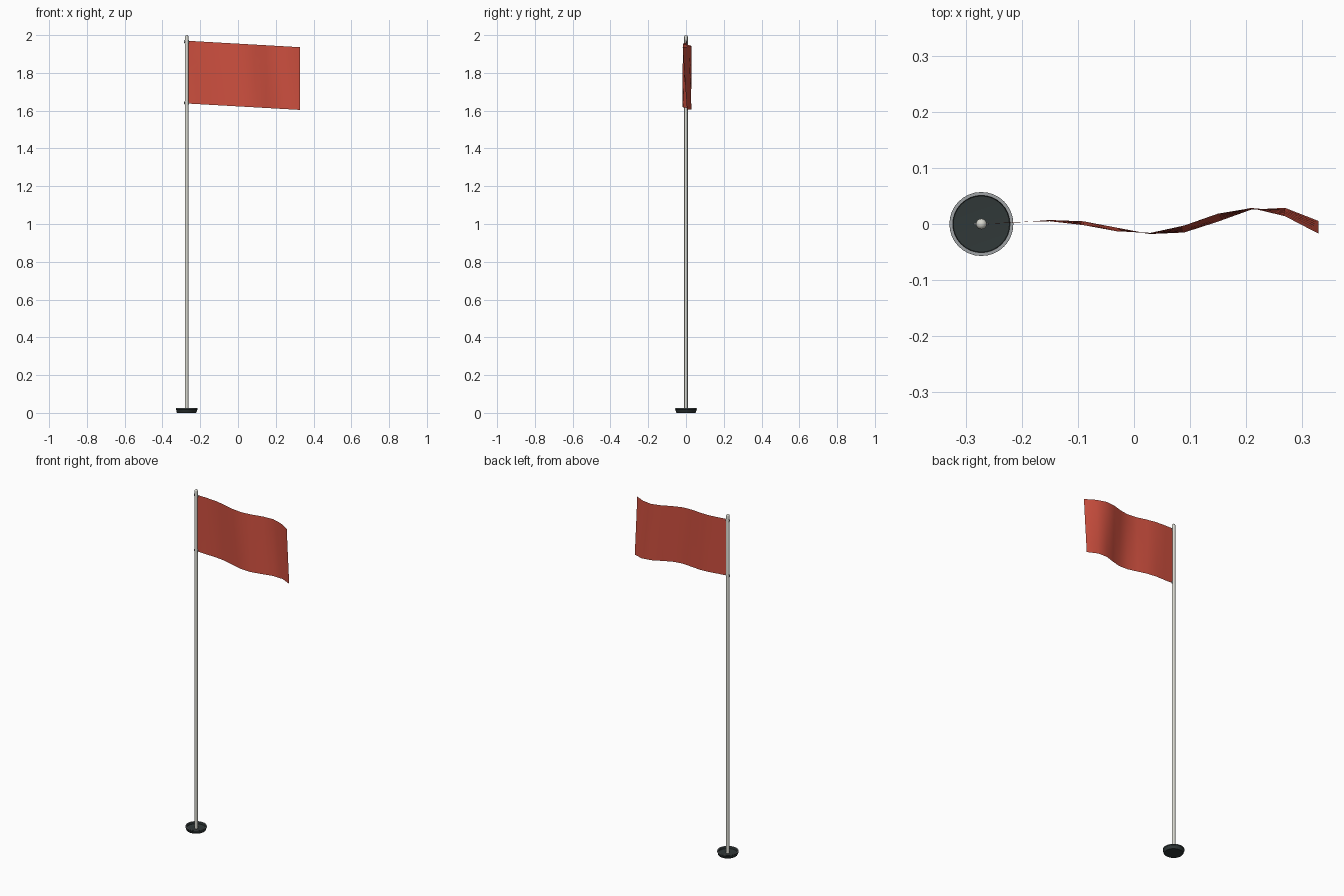
import bpy, bmesh, math

if "Cube" in bpy.data.objects:
    bpy.data.objects.remove(bpy.data.objects["Cube"])

PX = -0.272  # pole axis


def material(name, rgb):
    m = bpy.data.materials.new(name)
    m.diffuse_color = (*rgb, 1)
    m.use_nodes = True
    m.node_tree.nodes["Principled BSDF"].inputs["Base Color"].default_value = m.diffuse_color
    return m


def finish(name, bm, mat=None, angle=40):
    me = bpy.data.meshes.new(name)
    bm.to_mesh(me)
    bm.free()
    ob = bpy.data.objects.new(name, me)
    bpy.context.collection.objects.link(ob)
    if mat:
        me.materials.append(mat)
    bpy.ops.object.select_all(action='DESELECT')
    ob.select_set(True)
    bpy.context.view_layer.objects.active = ob
    bpy.ops.object.shade_smooth_by_angle(angle=math.radians(angle))
    return ob


def lathe(name, profile, mat=None, steps=32):
    bm = bmesh.new()
    vs = [bm.verts.new((r, 0, z)) for r, z in profile]
    es = [bm.edges.new(p) for p in zip(vs, vs[1:])]
    bmesh.ops.spin(bm, geom=vs + es, cent=(0, 0, 0), axis=(0, 0, 1),
                   angle=math.tau, steps=steps)
    bmesh.ops.remove_doubles(bm, verts=bm.verts, dist=1e-5)
    bmesh.ops.recalc_face_normals(bm, faces=bm.faces)
    ob = finish(name, bm, mat)
    ob.location.x = PX
    return ob


red = material("flag_red", (0.62, 0.08, 0.05))
dark = material("base_dark", (0.03, 0.04, 0.04))
pale = material("pole_pale", (0.68, 0.68, 0.62))
steel = material("steel", (0.35, 0.37, 0.38))

# shallow cup base with a raised rim
lathe("base_cup", [(0, 0), (0.049, 0), (0.053, 0.004), (0.055, 0.015),
                   (0.057, 0.017), (0.057, 0.023), (0.055, 0.024),
                   (0.051, 0.024), (0.050, 0.012), (0, 0.010)], dark)
lathe("base_rim", [(0.051, 0.022), (0.051, 0.025), (0.0565, 0.025), (0.0565, 0.022)], steel)

# pole with a domed tip
dome = [(0.0095 * math.cos(a), 1.9905 + 0.0095 * math.sin(a))
        for a in (math.radians(15 * i) for i in range(6))]
lathe("pole", [(0, 0.008), (0.0095, 0.008)] + dome + [(0, 2.0)], pale, 20)

# rippling cloth: the wave grows away from the pole and its phase leans with height
NU, NV = 10, 6
bm = bmesh.new()
rows = []
for j in range(NV + 1):
    v = j / NV
    row = []
    for i in range(NU + 1):
        u = i / NU
        y = 0.036 * u * math.sin(3 * math.pi * u - 0.15 + 0.65 * v)
        row.append(bm.verts.new((-0.27 + 0.599 * u, y, 1.638 + 0.332 * v - 0.034 * u)))
    rows.append(row)
for a, b in zip(rows, rows[1:]):
    for i in range(NU):
        bm.faces.new((a[i], a[i + 1], b[i + 1], b[i]))
finish("flag_cloth", bm, red, 60)

# attachment rings
for label, z in (("upper_ring", 1.965), ("lower_ring", 1.641)):
    bpy.ops.mesh.primitive_torus_add(location=(PX, 0, z), rotation=(math.pi / 2, 0, 0),
                                     major_segments=20, minor_segments=8,
                                     major_radius=0.012, minor_radius=0.002)
    ob = bpy.context.object
    ob.name = label
    ob.data.materials.append(steel)
    bpy.ops.object.shade_smooth_by_angle(angle=math.radians(60))
